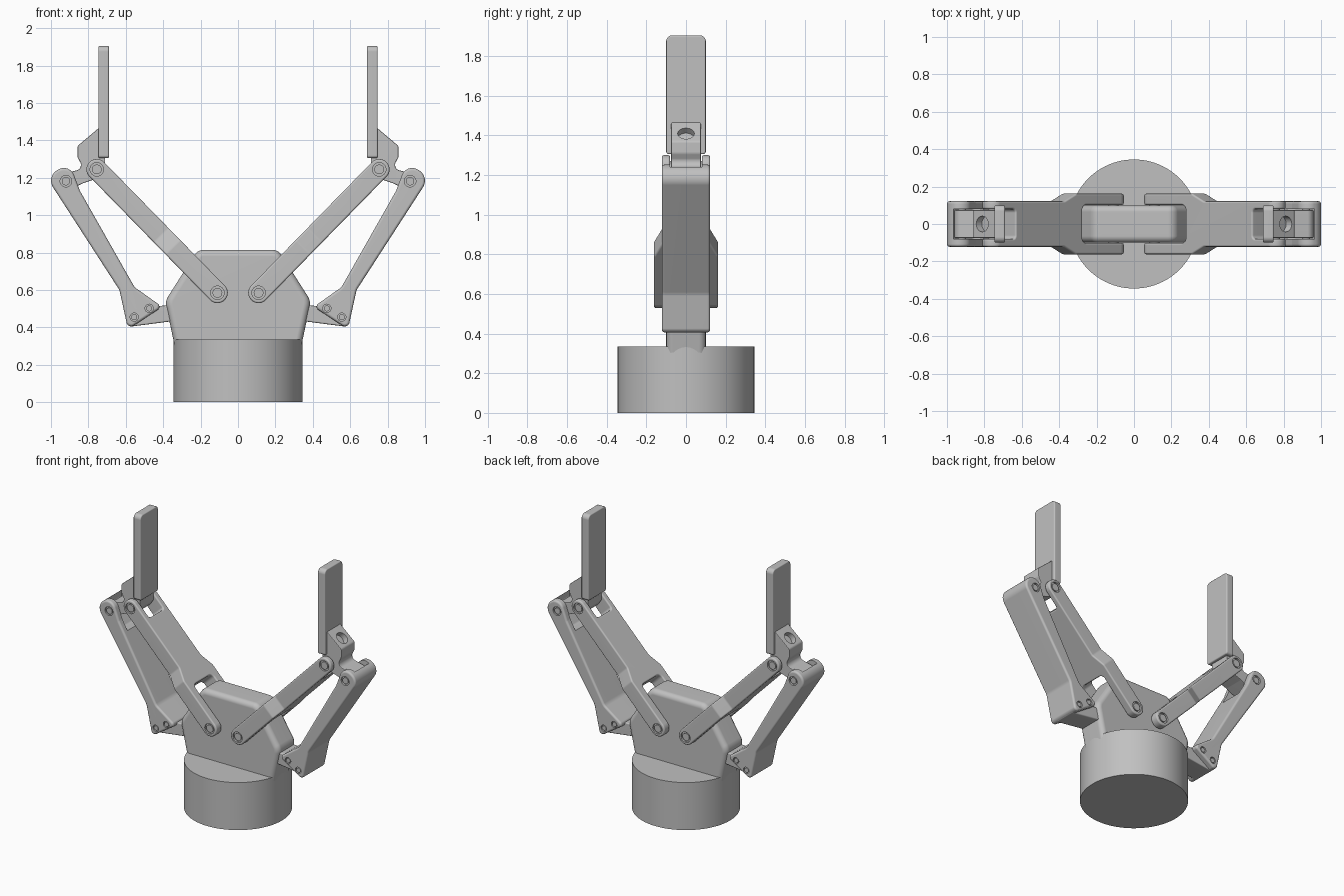
import bpy, math
from mathutils import Vector, Matrix

if "Cube" in bpy.data.objects:
    bpy.data.objects.remove(bpy.data.objects["Cube"])

grey = bpy.data.materials.new("plain_grey")
grey.use_nodes = True
grey.diffuse_color = (0.53, 0.53, 0.53, 1)
grey.node_tree.nodes["Principled BSDF"].inputs["Base Color"].default_value = (0.53, 0.53, 0.53, 1)


def fillet(corners, steps=8):
    """Round the corners (a, b, radius) of a closed outline."""
    out = []
    for i, (a, b, r) in enumerate(corners):
        p = Vector((a, b))
        if not r:
            out.append(p)
            continue
        d0 = (Vector(corners[i - 1][:2]) - p).normalized()
        d1 = (Vector(corners[(i + 1) % len(corners)][:2]) - p).normalized()
        half = d0.angle(d1) / 2
        centre = p + (d0 + d1).normalized() * r / math.sin(half)
        s = p + d0 * r / math.tan(half) - centre
        e = p + d1 * r / math.tan(half) - centre
        # Blend the two radii, then push each point back onto the arc
        out += [centre + s.lerp(e, k / steps).normalized() * r for k in range(steps + 1)]
    return out


def activate(obj):
    bpy.ops.object.select_all(action="DESELECT")
    obj.select_set(True)
    bpy.context.view_layer.objects.active = obj


def prism(name, corners, lo, hi, axis="y"):
    """Extrude a filleted outline along an axis."""
    place = {"x": lambda p, d: (d, p.x, p.y), "y": lambda p, d: (p.x, d, p.y),
             "z": lambda p, d: (p.x, p.y, d)}[axis]
    pts = fillet(corners)
    n = len(pts)
    verts = [place(p, d) for d in (lo, hi) for p in pts]
    faces = [tuple(range(n)), tuple(range(2 * n - 1, n - 1, -1))]
    faces += [(i, i + n, (i + 1) % n + n, (i + 1) % n) for i in range(n)]
    mesh = bpy.data.meshes.new(name)
    mesh.from_pydata(verts, [], faces)
    mesh.materials.append(grey)
    obj = bpy.data.objects.new(name, mesh)
    bpy.context.collection.objects.link(obj)
    activate(obj)
    bpy.ops.object.mode_set(mode="EDIT")
    bpy.ops.mesh.select_all(action="SELECT")
    bpy.ops.mesh.normals_make_consistent(inside=False)
    bpy.ops.object.mode_set(mode="OBJECT")
    return obj


def modify(obj, kind, **settings):
    activate(obj)
    m = obj.modifiers.new(kind, kind)
    for key, value in settings.items():
        setattr(m, key, value)
    bpy.ops.object.modifier_apply(modifier=m.name)


def boolean(obj, tool, operation="DIFFERENCE"):
    modify(obj, "BOOLEAN", object=tool, operation=operation, solver="EXACT")
    bpy.data.objects.remove(tool)


def bevel(obj, width, segments=3):
    modify(obj, "BEVEL", width=width, segments=segments, limit_method="ANGLE",
           angle_limit=math.radians(35), use_clamp_overlap=False)


def finish(obj, mirrored=True):
    if mirrored:
        modify(obj, "MIRROR", use_mirror_merge=False)
    activate(obj)
    bpy.ops.object.shade_smooth_by_angle(angle=math.radians(35))
    modify(obj, "WEIGHTED_NORMAL", keep_sharp=True)


def cylinder(name, radius, depth, location, rotation=(0, 0, 0), sides=32):
    bpy.ops.mesh.primitive_cylinder_add(vertices=sides, radius=radius, depth=depth,
                                        location=location, rotation=rotation)
    obj = bpy.context.object
    obj.name = name
    obj.data.materials.append(grey)
    bpy.ops.object.transform_apply(location=True, rotation=True)
    return obj


def rod(name, x, z, radius, y0, y1):
    return cylinder(name, radius, y1 - y0, (x, (y0 + y1) / 2, z), (math.pi / 2, 0, 0))


def pivot(name, link, x, z, radius, face):
    """Recess both faces of a link and seat a pin across it."""
    for side in (-1, 1):
        edges = sorted((side * (face - 0.012), side * (face + 0.02)))
        boolean(link, rod("recess", x, z, radius, *edges))
    finish(rod(name, x, z, radius * 0.72, -face + 0.003, face - 0.003))


def mirror_outline(half, flip):
    return half + [(a * flip[0], b * flip[1], r) for a, b, r in reversed(half)]


# Round base
finish(cylinder("base", 0.345, 0.335, (0, 0, 0.1675), sides=96), False)

# Body with soft shoulders, sunk into the base
body = prism("body", mirror_outline([(0.325, 0.24, 0), (0.39, 0.54, 0.08), (0.215, 0.815, 0.06)],
                                    (-1, 1)), -0.1, 0.1)
bevel(body, 0.035, 4)
finish(body, False)

# Inner links: side outline crossed with a forked plan outline
foot, head = Vector((0.11, 0.585)), Vector((0.755, 1.245))
span = (head - foot).length
inner = prism("inner_links", [(-0.055, -0.055, 0.054), (span + 0.055, -0.055, 0.054),
                              (span + 0.055, 0.055, 0.054), (-0.055, 0.055, 0.054)], -0.2, 0.2)
half_plan = [(0.29, 0.102, 0.03), (-0.1, 0.102, 0), (-0.1, 0.162, 0), (0.34, 0.162, 0.03),
             (0.43, 0.122, 0.03), (span + 0.1, 0.122, 0), (span + 0.1, 0.08, 0),
             (span - 0.12, 0.08, 0.02)]
boolean(inner, prism("plan", mirror_outline(half_plan, (1, -1)), -0.2, 0.2, "z"), "INTERSECT")
bevel(inner, 0.01)
tilt = math.atan2(head.y - foot.y, head.x - foot.x)
inner.data.transform(Matrix.Translation((foot.x, 0, foot.y)) @ Matrix.Rotation(-tilt, 4, "Y"))
pivot("lower_pins", inner, foot.x, foot.y, 0.036, 0.162)
pivot("upper_pins", inner, head.x, head.y, 0.036, 0.122)
finish(inner)

# Outer links: bent bars with a pocket for the knuckle
outer = prism("outer_links", [(1.024, 1.203, 0.064), (0.902, 1.283, 0.058), (0.845, 1.13, 0.05),
                              (0.553, 0.615, 0.06), (0.405, 0.51, 0.02), (0.588, 0.39, 0.025),
                              (0.634, 0.60, 0.06)], -0.122, 0.122)
bevel(outer, 0.014)
boolean(outer, prism("pocket", [(0.965, 1.3, 0), (0.7, 1.3, 0), (0.76, 1.06, 0),
                                (0.86, 1.06, 0.02), (0.965, 1.2, 0.03)], -0.08, 0.08))
pivot("elbow_pins", outer, 0.92, 1.182, 0.031, 0.122)
for i, (x, z) in enumerate([(0.475, 0.502), (0.555, 0.455)]):
    pivot("anchor_pins_" + str(i + 1), outer, x, z, 0.022, 0.122)
finish(outer)

# Brackets joining the outer links to the body
bracket = prism("brackets", [(0.3, 0.52, 0), (0.43, 0.515, 0.02), (0.59, 0.44, 0.02),
                             (0.585, 0.403, 0.015), (0.3, 0.44, 0)], -0.08, 0.08)
bevel(bracket, 0.008)
finish(bracket)

# Knuckles carrying the finger pads, with an angled bolt hole
knuckle = prism("knuckles", [(0.71, 1.47, 0), (0.74, 1.47, 0), (0.858, 1.37, 0.02),
                             (0.858, 1.31, 0.03), (0.825, 1.25, 0.03), (0.975, 1.21, 0.04),
                             (0.935, 1.12, 0.04), (0.83, 1.17, 0.03), (0.74, 1.2, 0.03),
                             (0.71, 1.24, 0.01)], -0.075, 0.075)
bevel(knuckle, 0.006, 2)
boolean(knuckle, cylinder("bolt_hole", 0.042, 0.08, (0.812, 0, 1.41), (0, math.pi / 4, 0)))
finish(knuckle)

# Flat finger pads
pad = prism("finger_pads", [(-0.1, 1.305, 0.015), (0.1, 1.305, 0.015),
                            (0.1, 1.905, 0.03), (-0.1, 1.905, 0.03)], 0.69, 0.747, "x")
bevel(pad, 0.008)
finish(pad)
